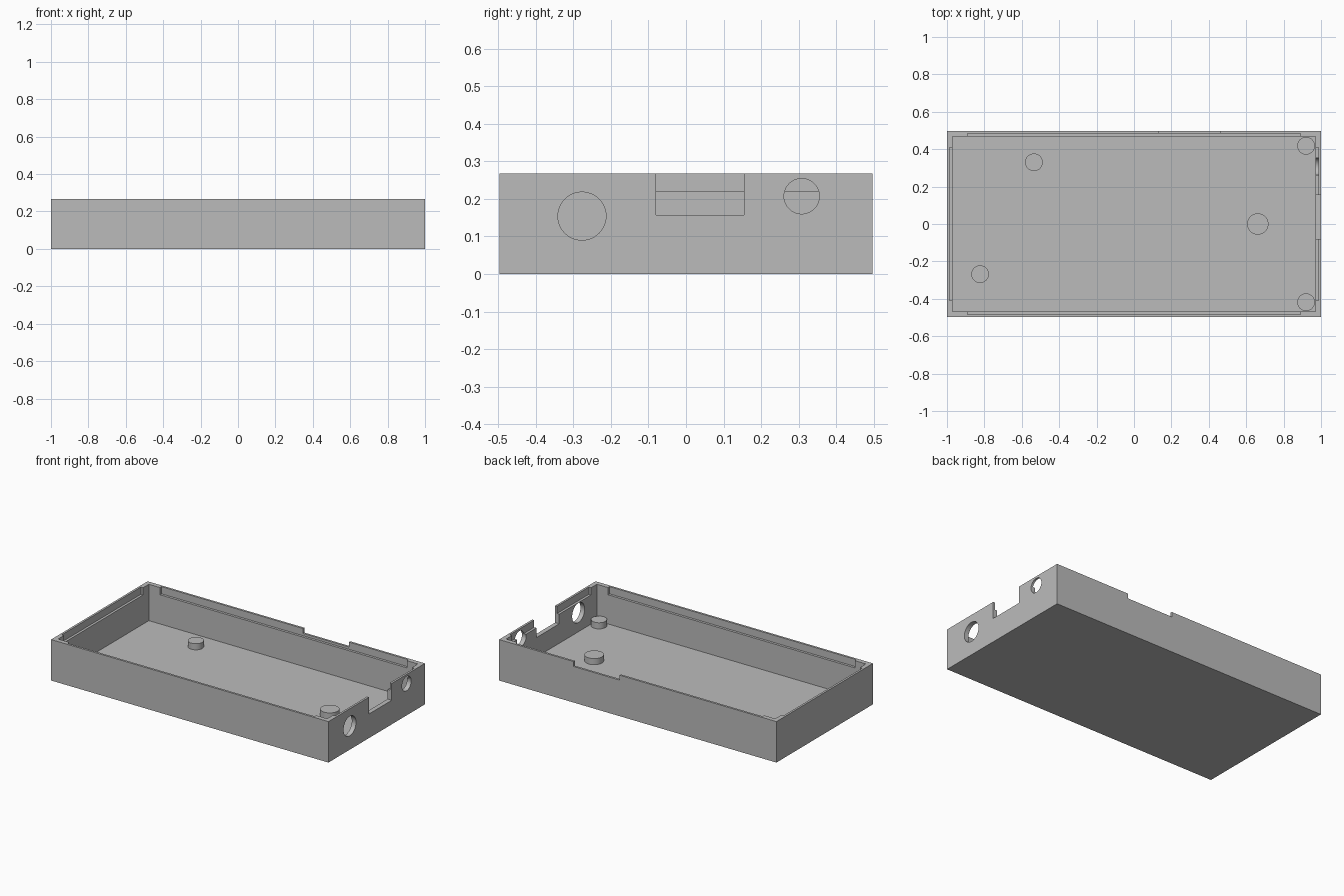
import bpy
import math

default = bpy.data.objects.get("Cube")
if default:
    bpy.data.objects.remove(default, do_unlink=True)

HX, HY, TOP = 1.0, 0.497, 0.267      # outer half sizes and height
WALL, FLOOR = 0.03, 0.03             # wall and floor thickness
LEDGE_Z, LEDGE_OUT = 0.22, 0.014     # lid recess

grey = bpy.data.materials.new("plain_grey")
grey.use_nodes = True
grey.diffuse_color = (0.5, 0.5, 0.5, 1)
grey.node_tree.nodes["Principled BSDF"].inputs["Base Color"].default_value = (0.5, 0.5, 0.5, 1)


def box(name, lo, hi):
    """Box between two opposite corners."""
    centre = [(a + b) / 2 for a, b in zip(lo, hi)]
    bpy.ops.mesh.primitive_cube_add(size=1, location=centre)
    ob = bpy.context.object
    ob.name = name
    ob.scale = [b - a for a, b in zip(lo, hi)]
    bpy.ops.object.transform_apply(location=True, rotation=True, scale=True)
    return ob


def cylinder(name, location, radius, depth, rotation=(0, 0, 0)):
    bpy.ops.mesh.primitive_cylinder_add(vertices=48, radius=radius, depth=depth,
                                        location=location, rotation=rotation)
    ob = bpy.context.object
    ob.name = name
    bpy.ops.object.transform_apply(location=True, rotation=True, scale=True)
    return ob


def cut(target, cutter):
    """Subtract the cutter from the target and discard it."""
    cutter.hide_render = True
    mod = target.modifiers.new("cut", "BOOLEAN")
    mod.operation, mod.solver, mod.object = "DIFFERENCE", "EXACT", cutter
    bpy.ops.object.select_all(action="DESELECT")
    bpy.context.view_layer.objects.active = target
    target.select_set(True)
    bpy.ops.object.modifier_apply(modifier=mod.name)
    bpy.data.objects.remove(cutter, do_unlink=True)


def finish(ob):
    bpy.ops.object.select_all(action="DESELECT")
    bpy.context.view_layer.objects.active = ob
    ob.select_set(True)
    bpy.ops.object.shade_smooth_by_angle(angle=math.radians(30))


# Open tray
tray = box("tray", (-HX, -HY, 0), (HX, HY, TOP))
tray.data.materials.append(grey)
cut(tray, box("cavity_cutter", (WALL - HX, WALL - HY, FLOOR), (HX - WALL, HY - WALL, 0.4)))

# Lid recess along the inside of all four walls, stopping short of the corners
lx, ly = HX - LEDGE_OUT, HY - LEDGE_OUT
cut(tray, box("long_recess_cutter", (-0.89, -ly, LEDGE_Z), (0.89, ly, 0.4)))
cut(tray, box("short_recess_cutter", (-lx, -0.408, LEDGE_Z), (lx, 0.408, 0.4)))

# Shallow notch in the back wall and deep notch in the left wall
cut(tray, box("back_notch_cutter", (0.13, 0.4, 0.235), (0.463, 0.6, 0.4)))
cut(tray, box("side_notch_cutter", (0.9, -0.08, 0.157), (1.1, 0.155, 0.4)))

# Round ports through the left wall
for y, z, radius in ((-0.277, 0.154, 0.064), (0.308, 0.207, 0.047)):
    cut(tray, cylinder("port_cutter", (HX, y, z), radius, 0.2, (0, math.pi / 2, 0)))
finish(tray)

# Support pegs on the floor
PEG_TOP, SINK = 0.07, 0.01
pegs = {
    "front_corner_peg": (0.92, -0.418, 0.047),
    "back_corner_peg": (0.92, 0.418, 0.047),
    "centre_peg": (0.662, 0, 0.057),
    "back_peg": (-0.535, 0.33, 0.047),
    "front_peg": (-0.823, -0.268, 0.047),
}
for name, (x, y, radius) in pegs.items():
    bottom = FLOOR - SINK
    peg = cylinder(name, (x, y, (PEG_TOP + bottom) / 2), radius, PEG_TOP - bottom)
    peg.data.materials.append(grey)
    finish(peg)
